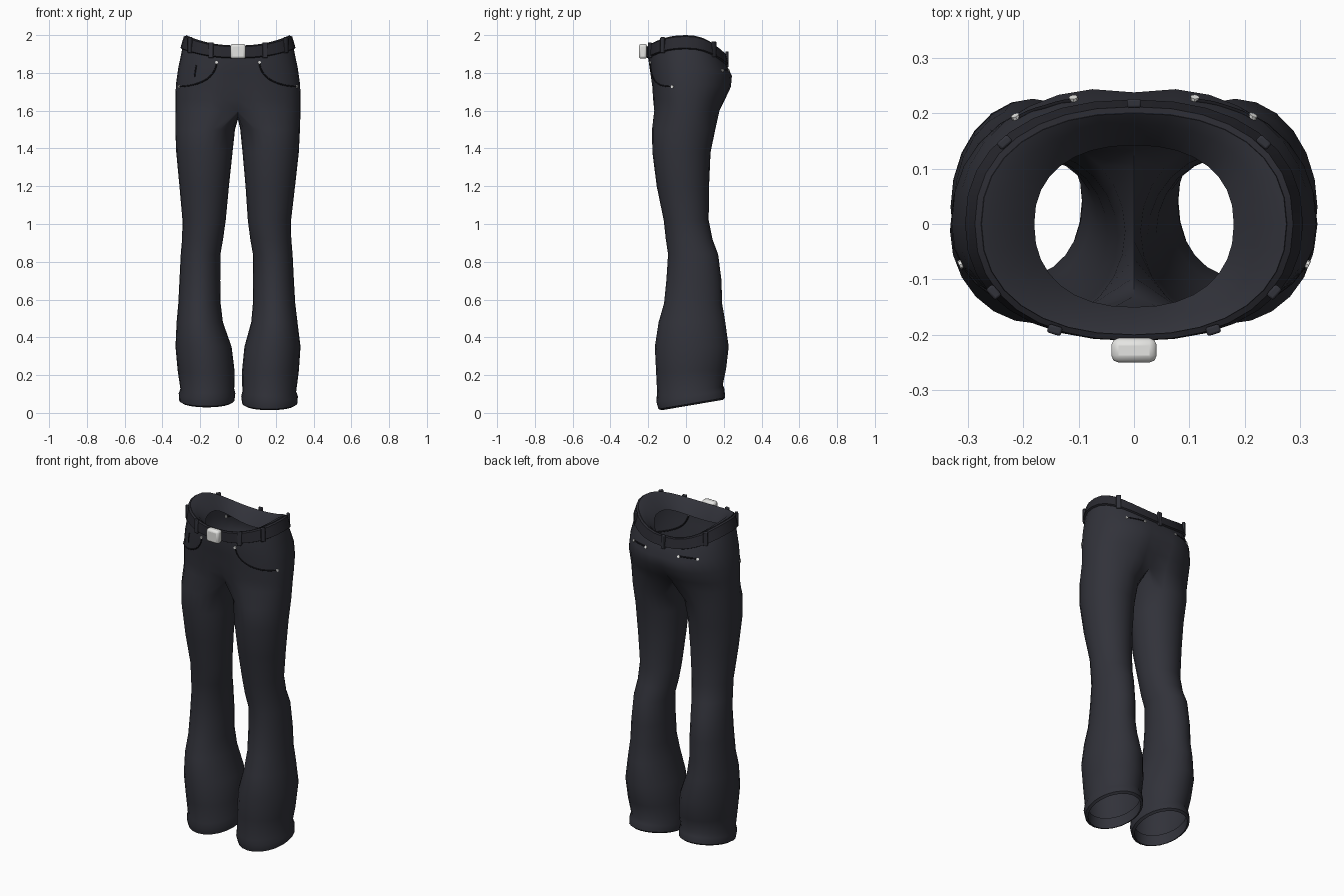
import bpy, bmesh
from math import sin, cos, radians, pi, exp, copysign
from mathutils import Vector
from mathutils.bvhtree import BVHTree

if "Cube" in bpy.data.objects:
    bpy.data.objects.remove(bpy.data.objects["Cube"])


def make_material(name, rgb, metallic=0.0):
    m = bpy.data.materials.new(name)
    m.use_nodes = True
    m.diffuse_color = (*rgb, 1)
    node = m.node_tree.nodes["Principled BSDF"]
    node.inputs["Base Color"].default_value = (*rgb, 1)
    node.inputs["Roughness"].default_value = 0.8
    return m


DENIM = make_material("dark denim", (0.031, 0.032, 0.042))
LEATHER = make_material("black leather", (0.022, 0.022, 0.029))
THREAD = make_material("black seam", (0.009, 0.009, 0.012))
METAL = make_material("pale metal", (0.78, 0.78, 0.76))


def finish(name, bm, mat, angle=45):
    bmesh.ops.recalc_face_normals(bm, faces=bm.faces)
    mesh = bpy.data.meshes.new(name)
    bm.to_mesh(mesh)
    bm.free()
    mesh.materials.append(mat)
    ob = bpy.data.objects.new(name, mesh)
    bpy.context.collection.objects.link(ob)
    bpy.ops.object.select_all(action="DESELECT")
    ob.select_set(True)
    bpy.context.view_layer.objects.active = ob
    bpy.ops.object.shade_smooth_by_angle(angle=radians(angle))
    return ob


def bridge(bm, a, b):
    n = len(a)
    for i in range(n):
        j = (i + 1) % n
        bm.faces.new((a[i], a[j], b[j], b[i]))


N = 32          # sides of the hip rings
HALF = N // 2
INNER = 7       # points along the crotch line


def lift(a):
    """Waist line: high at the hips, dipping at the back."""
    return 0.055 * cos(a) ** 2 - (0.04 * sin(a) ** 2 if sin(a) > 0 else 0)


def soft(v):
    return copysign(abs(v) ** 0.88, v)


def hip_point(a, z, rise, rx, front, back, cleft=0.0, out=0.0):
    x = (rx + out) * soft(cos(a))
    y = soft(sin(a)) * ((back if sin(a) > 0 else front) + out)
    y *= 1 - cleft * exp(-(x / 0.06) ** 2)
    return Vector((x, y, z + rise * lift(a)))


# Hips: z, waist-line share, half width, front depth, back depth, centre cleft
HIPS = [
    (1.865, 1.0, 0.180, 0.150, 0.142, 0),
    (1.925, 1.0, 0.235, 0.180, 0.180, 0),
    (1.945, 1.0, 0.275, 0.200, 0.200, 0),
    (1.875, 0.9, 0.296, 0.200, 0.215, 0),
    (1.800, 0.4, 0.317, 0.194, 0.250, 0.05),
    (1.730, 0.1, 0.329, 0.184, 0.245, 0.07),
    (1.660, 0.0, 0.331, 0.181, 0.215, 0.12),
    (1.600, 0.0, 0.331, 0.180, 0.190, 0.28),
]
# Legs: z, inner x, outer x, front y, back y, right-leg shift, hem tilt
LEGS = [
    (1.50, 0.012, 0.328, -0.180, 0.155, 0.004, 0),
    (1.38, 0.024, 0.322, -0.178, 0.130, 0.005, 0),
    (1.20, 0.040, 0.302, -0.155, 0.122, 0.008, 0),
    (1.02, 0.052, 0.281, -0.118, 0.120, 0.013, 0),
    (0.92, 0.065, 0.282, -0.107, 0.140, 0.014, 0),
    (0.84, 0.079, 0.289, -0.095, 0.170, 0.014, 0),
    (0.70, 0.080, 0.296, -0.104, 0.188, 0.014, 0),
    (0.58, 0.079, 0.303, -0.116, 0.191, 0.013, 0),
    (0.48, 0.070, 0.315, -0.145, 0.208, 0.010, 0),
    (0.35, 0.034, 0.331, -0.165, 0.226, 0.000, 0),
    (0.22, 0.021, 0.322, -0.158, 0.212, -0.003, 0.05),
    (0.11, 0.023, 0.308, -0.152, 0.192, -0.003, 0.14),
    (0.085, 0.017, 0.317, -0.157, 0.202, -0.003, 0.16),
    (0.045, 0.022, 0.314, -0.146, 0.207, -0.003, 0.17),
    (0.036, 0.036, 0.300, -0.128, 0.195, -0.003, 0.17),
    (0.100, 0.036, 0.300, -0.130, 0.190, -0.003, 0.15),
]

# Trousers: lining, waist, hips, then a split into two flared legs
bm = bmesh.new()
rings = []
for row in HIPS:
    rings.append([bm.verts.new(hip_point(-pi / 2 + 2 * pi * i / N, *row))
                  for i in range(N)])
for a, b in zip(rings, rings[1:]):
    bridge(bm, a, b)
base = rings[-1]
back_pt, front_pt = base[HALF].co, base[0].co
crotch = []
for k in range(1, INNER + 1):
    t = k / (INNER + 1)
    p = back_pt.lerp(front_pt, t)
    p.z -= 0.045 * sin(pi * t)
    crotch.append(bm.verts.new(p))
total = HALF + 1 + INNER
for side in (1, -1):
    prev = [base[(side * i) % N] for i in range(HALF + 1)] + crotch
    for z, inner, outer, front, back, shift, tilt in LEGS:
        cx, rx = (inner + outer) / 2, (outer - inner) / 2
        cy, ry = (front + back) / 2, (back - front) / 2
        if side < 0:
            cx += shift
            z += 0.015 * (z < 0.15)
        ring = []
        for i in range(total):
            a = radians(-120) + 2 * pi * i / total
            y = cy + ry * sin(a)
            ring.append(bm.verts.new((side * (cx + rx * cos(a)), y, z + tilt * y)))
        bridge(bm, prev, ring)
        prev = ring
bmesh.ops.recalc_face_normals(bm, faces=bm.faces)
tree = BVHTree.FromBMesh(bm)
finish("trousers", bm, DENIM, 50)

# Belt: closed band hugging the waist
TOP, BOTTOM = HIPS[2], HIPS[3]


def belt_point(a, t, out):
    row = [p + (q - p) * t for p, q in zip(TOP, BOTTOM)]
    return hip_point(a, *row, out=out)


bm = bmesh.new()
band = [[bm.verts.new(belt_point(-pi / 2 + 2 * pi * i / N, t, out)) for i in range(N)]
        for t, out in ((0.05, 0), (0.1, 0.01), (0.9, 0.011), (0.98, 0))]
for a, b in zip(band, band[1:]):
    bridge(bm, a, b)
finish("belt", bm, LEATHER, 40)


# Box helper, turned to face outward
def box(name, centre, size, turn, mat, bevel):
    bpy.ops.mesh.primitive_cube_add(size=1, location=centre, rotation=(0, 0, turn))
    ob = bpy.context.object
    ob.name = name
    ob.scale = size
    bpy.ops.object.transform_apply(location=False, rotation=False, scale=True)
    ob.data.materials.append(mat)
    mod = ob.modifiers.new("rounded edges", "BEVEL")
    mod.width, mod.segments = bevel, 2
    bpy.ops.object.shade_smooth_by_angle(angle=radians(40))
    return ob


# Belt loops at front, sides, back and centre back
for deg in (-116, -64, -33, -147, 40, 140, 90):
    a = radians(deg)
    p = belt_point(a, 0.5, 0.01)
    d = belt_point(a + 0.05, 0.5, 0) - belt_point(a - 0.05, 0.5, 0)
    box("belt_loop", p, (0.026, 0.016, 0.084), Vector((d.x, d.y)).angle_signed(Vector((1, 0))),
        DENIM, 0.004)

# Buckle
box("belt_buckle", (0, -0.228, 1.914), (0.082, 0.044, 0.078), 0, METAL, 0.013)


def on_cloth(deg, z):
    """Surface point and normal at a heading and height."""
    d = Vector((cos(radians(deg)), sin(radians(deg)), 0))
    hit, normal, _, _ = tree.ray_cast(d + Vector((0, 0, z)), -d)
    return hit, normal


# Seams as thin cords laid on the cloth
def seam(name, path):
    cu = bpy.data.curves.new(name, "CURVE")
    cu.dimensions = "3D"
    cu.bevel_depth, cu.bevel_resolution = 0.004, 1
    sp = cu.splines.new("POLY")
    sp.points.add(len(path) - 1)
    for pt, (deg, z) in zip(sp.points, path):
        pt.co = (*on_cloth(deg, z)[0], 1)
    cu.materials.append(THREAD)
    bpy.context.collection.objects.link(bpy.data.objects.new(name, cu))


# Rivets as small flat studs
def rivet(deg, z):
    p, n = on_cloth(deg, z)
    bpy.ops.mesh.primitive_cylinder_add(vertices=8, radius=0.008, depth=0.012, location=p)
    ob = bpy.context.object
    ob.name = "rivet"
    ob.rotation_euler = n.to_track_quat("Z", "Y").to_euler()
    ob.data.materials.append(METAL)


for side in (1, -1):
    def heading(deg):
        return deg if side > 0 else 180 - deg

    # Front pocket: curved opening between two rivets
    steps = [k / 10 * pi / 2 for k in range(11)]
    seam("front_pocket_seam",
         [(heading(-13 - 46 * cos(t)), 1.862 - 0.135 * sin(t)) for t in steps])
    rivet(heading(-59), 1.856)
    rivet(heading(-13), 1.727)
    # Back pocket: straight opening between two rivets
    seam("back_pocket_seam", [(heading(42 + 22 * k / 6), 1.815) for k in range(7)])
    rivet(heading(42), 1.812)
    rivet(heading(64), 1.812)

# Coin pocket edge on the right hip
seam("coin_pocket_seam", [(-146, 1.84), (-147, 1.81), (-148, 1.78)])
